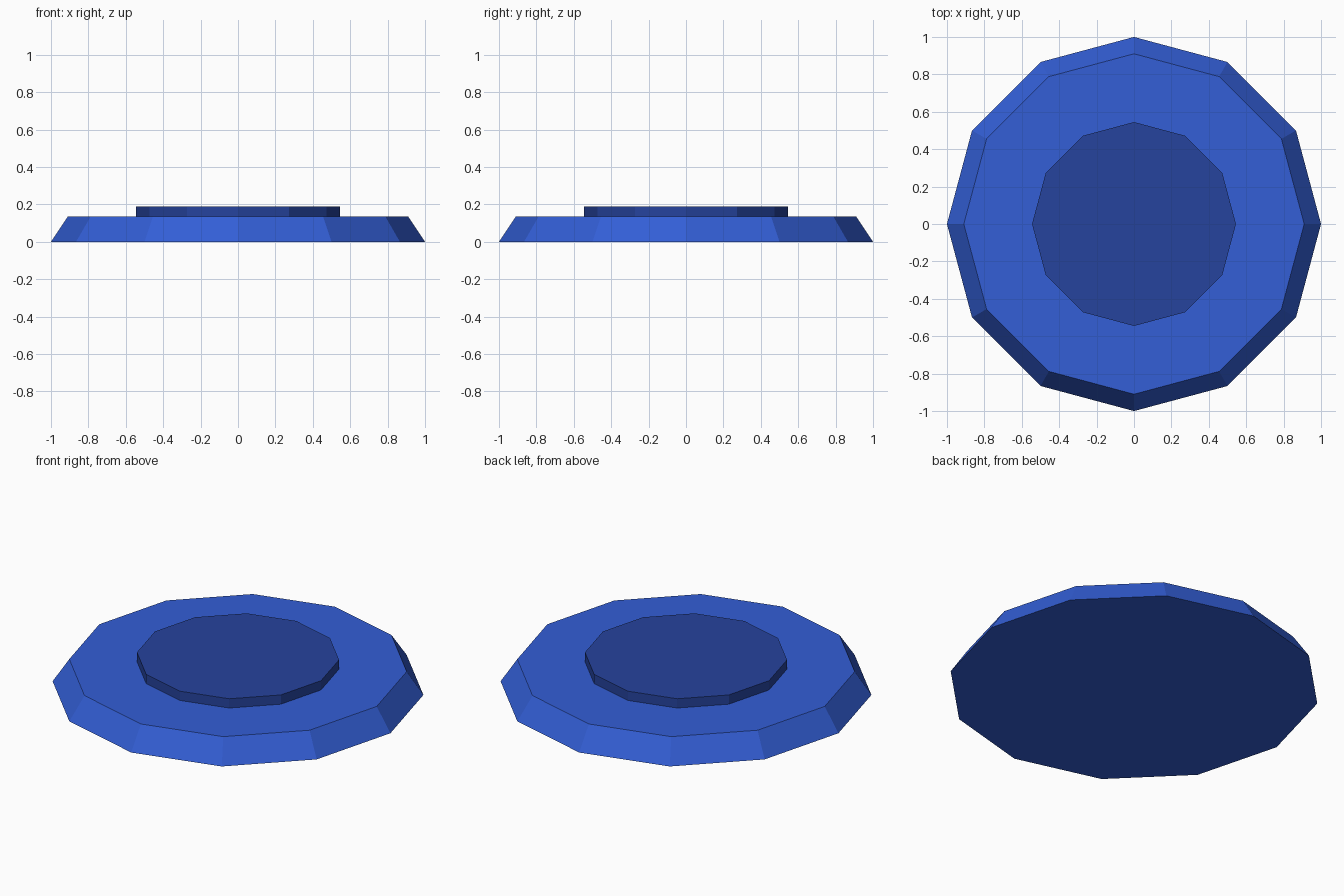
import bpy

cube = bpy.data.objects.get("Cube")
if cube:
    bpy.data.objects.remove(cube, do_unlink=True)

SIDES = 12


def make_material(name, rgb):
    mat = bpy.data.materials.new(name)
    mat.use_nodes = True
    colour = (*rgb, 1.0)
    mat.diffuse_color = colour
    mat.node_tree.nodes["Principled BSDF"].inputs["Base Color"].default_value = colour
    return mat


def add_disc(name, bottom_radius, top_radius, z_low, z_high, mat):
    """Flat-shaded twelve-sided disc with a corner on each axis."""
    bpy.ops.mesh.primitive_cone_add(
        vertices=SIDES, radius1=bottom_radius, radius2=top_radius,
        depth=z_high - z_low, location=(0, 0, (z_low + z_high) / 2))
    disc = bpy.context.object
    disc.name = name
    disc.data.materials.append(mat)
    return disc


bright_blue = make_material("bright blue", (0.033, 0.112, 0.67))
dark_blue = make_material("dark blue", (0.019, 0.056, 0.337))

# Wide base with sloping sides
add_disc("base_plate", 1.0, 0.91, 0.0, 0.135, bright_blue)

# Straight-sided raised cap
add_disc("raised_cap", 0.545, 0.545, 0.135, 0.19, dark_blue)
